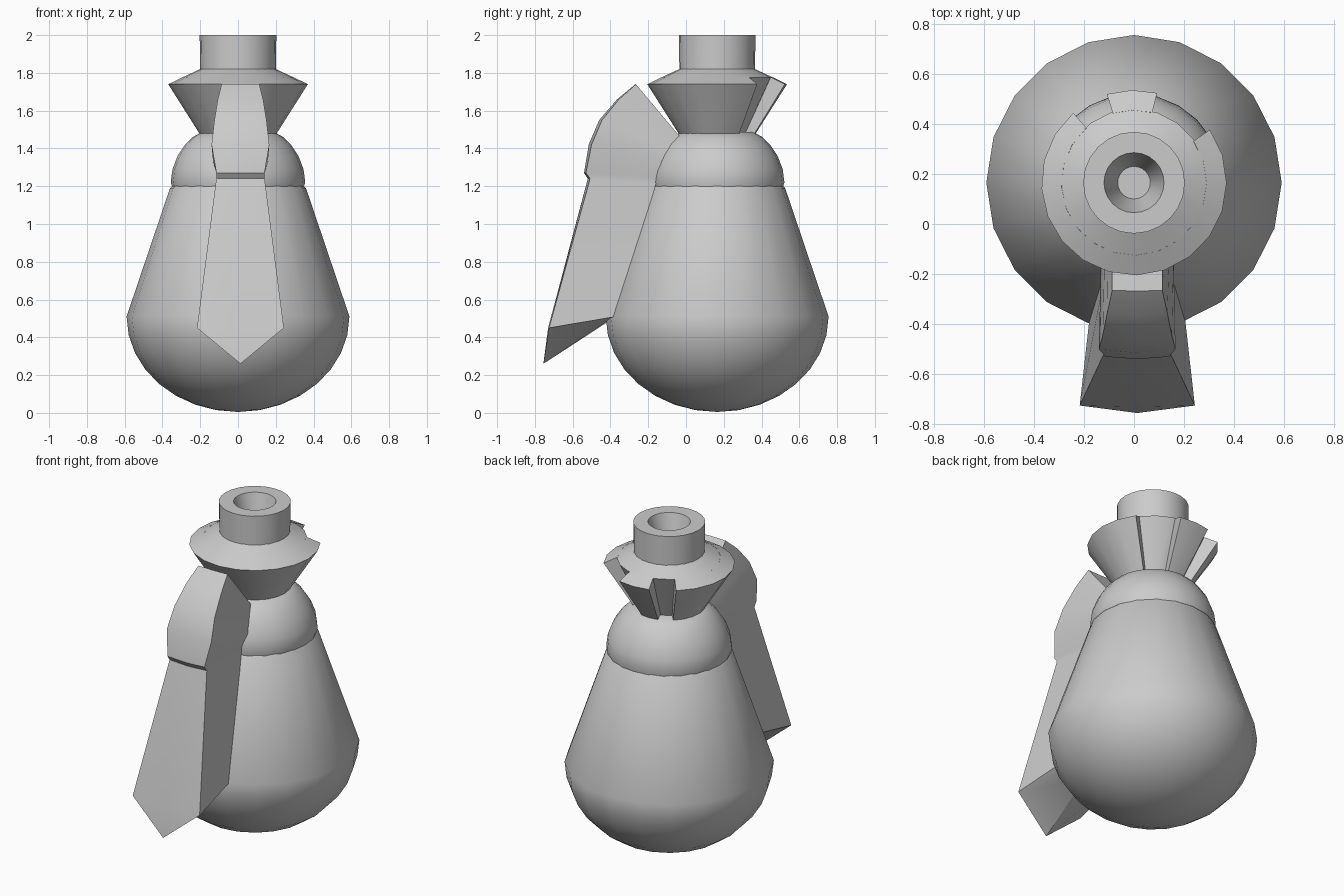
import bpy, math

if "Cube" in bpy.data.objects:
    bpy.data.objects.remove(bpy.data.objects["Cube"])

CY = 0.165  # y of the turning axis


def make(name, verts, faces, angle=35):
    mesh = bpy.data.meshes.new(name)
    mesh.from_pydata(verts, [], faces)
    ob = bpy.data.objects.new(name, mesh)
    bpy.context.collection.objects.link(ob)
    bpy.ops.object.select_all(action='DESELECT')
    ob.select_set(True)
    bpy.context.view_layer.objects.active = ob
    bpy.ops.object.mode_set(mode='EDIT')
    bpy.ops.mesh.select_all(action='SELECT')
    bpy.ops.mesh.remove_doubles(threshold=1e-5)
    bpy.ops.mesh.normals_make_consistent(inside=False)
    bpy.ops.object.mode_set(mode='OBJECT')
    bpy.ops.object.shade_smooth_by_angle(angle=math.radians(angle))
    return ob


def lathe(name, profile, sides=20, start=90, sweep=360, loop=False, angle=35):
    """Turn an (r, z) profile; a partial sweep of a closed loop gets end caps."""
    n, full = len(profile), sweep == 360
    steps = sides if full else sides + 1
    verts, faces = [], []
    for i in range(steps):
        a = math.radians(start + sweep * i / sides)
        verts += [(r * math.cos(a), CY + r * math.sin(a), z) for r, z in profile]
    for i in range(sides):
        j = (i + 1) % steps
        for k in range(n if loop else n - 1):
            m = (k + 1) % n
            faces.append((i * n + k, j * n + k, j * n + m, i * n + m))
    if not full:
        faces += [tuple(range(n)), tuple(range((steps - 1) * n, steps * n))]
    return make(name, verts, faces, angle)


# Round-bottomed body with a tapering upper half
bowl = [(0.59 * math.sin(t), 0.51 - 0.505 * math.cos(t))
        for t in [math.pi / 2 * i / 8 for i in range(9)]]
lathe("body", bowl + [(0.36, 1.19), (0.33, 1.22)], angle=50)

# Rounded shoulders
lathe("shoulders", [(0.34, 1.17), (0.356, 1.22), (0.347, 1.29), (0.32, 1.36),
                    (0.28, 1.42), (0.24, 1.46), (0.19, 1.488), (0, 1.488)], 24)

# Collar core, then outer collar pieces leaving two notches at the back
lathe("collar_core", [(0.15, 1.47), (0.295, 1.776), (0.19, 1.825)])
rim = [(0.205, 1.48), (0.37, 1.74), (0.29, 1.779), (0.14, 1.48)]
lathe("collar", rim, 15, 131, 264, loop=True)
lathe("collar_tab", rim, 2, 75.5, 31.5, loop=True)

# Neck with a funnel-shaped hole
lathe("neck", [(0.2, 1.81), (0.203, 2.0), (0.12, 2.0), (0.065, 1.8), (0, 1.8)], 24)

# Tie: z, edge y, middle y, half width, back y, back z, back half width
rows = [(1.74, -0.265, -0.268, 0.10, -0.03, 1.46, 0.10),
        (1.66, -0.355, -0.365, 0.12, -0.06, 1.43, 0.115),
        (1.55, -0.445, -0.46, 0.138, -0.09, 1.39, 0.13),
        (1.42, -0.50, -0.515, 0.153, -0.13, 1.33, 0.145),
        (1.27, -0.53, -0.54, 0.127, -0.15, 1.25, 0.122),
        (1.24, -0.508, -0.52, 0.128, -0.16, 1.21, 0.122),
        (0.45, -0.725, -0.73, 0.23, -0.37, 0.51, 0.19)]
cx = 0.013
verts = []
for z, ye, ym, w, yb, zb, wb in rows:
    verts += [(cx - w, ye, z), (cx, ym, z), (cx + w, ye, z),
              (cx + wb, yb, zb), (cx - wb, yb, zb)]
faces = [(0, 1, 2, 3, 4)]
for i in range(len(rows) - 1):
    for k in range(5):
        a, b = i * 5 + k, i * 5 + (k + 1) % 5
        faces.append((a, b, b + 5, a + 5))
# Pointed end of the tie
e = len(verts) - 5
verts += [(cx, -0.755, 0.26), (cx, -0.41, 0.49)]
tip, root = e + 5, e + 6
faces += [(e, e + 1, tip), (e + 1, e + 2, tip), (e + 2, e + 3, root, tip),
          (e + 4, e, tip, root), (e + 3, e + 4, root)]
make("tie", verts, faces, 25)
